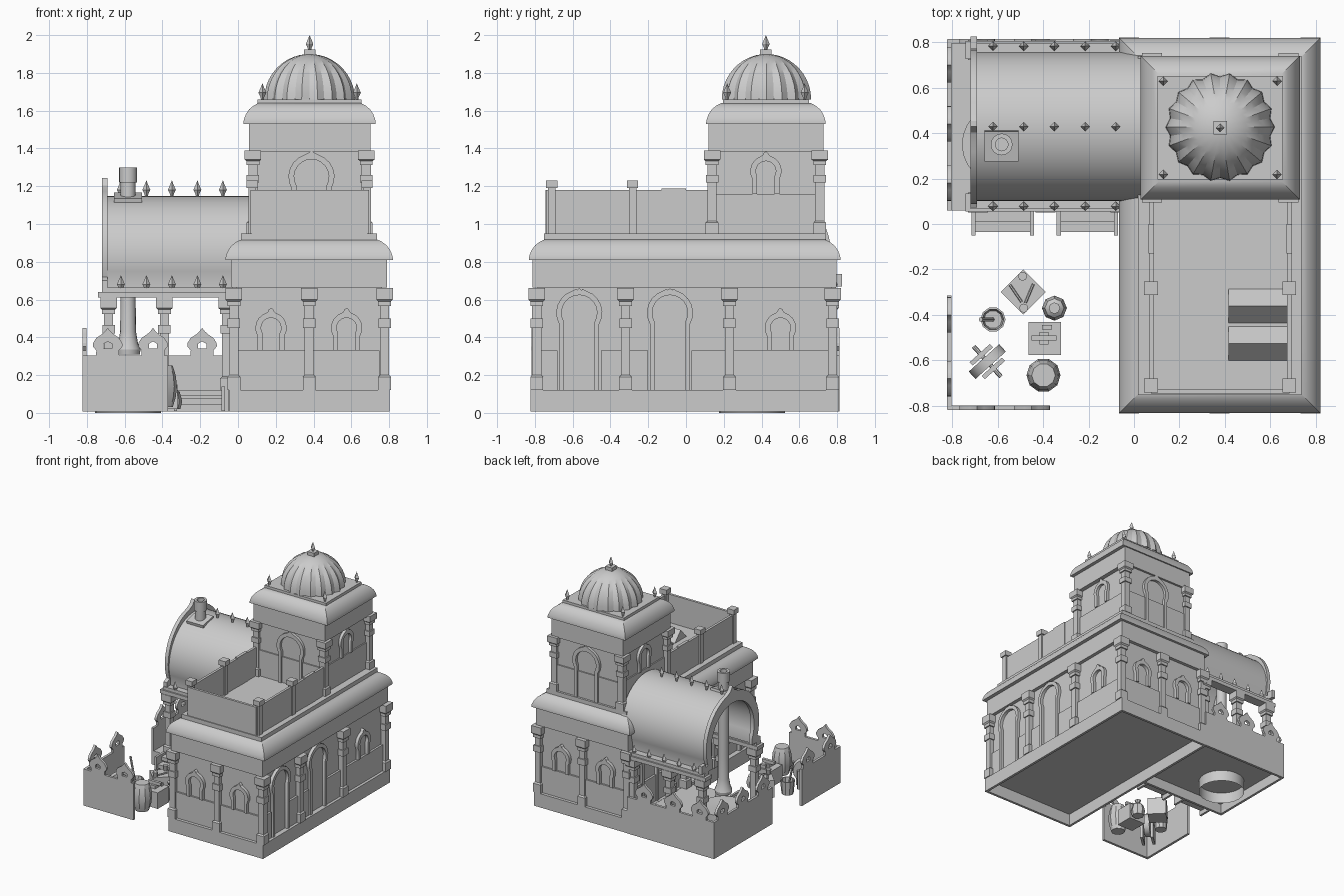
import bpy, bmesh
from math import sin, cos, pi, radians, acos

if "Cube" in bpy.data.objects:
    bpy.data.objects.remove(bpy.data.objects["Cube"])

def finish(name, bm, loc=(0, 0, 0), rot=(0, 0, 0)):
    bmesh.ops.remove_doubles(bm, verts=bm.verts, dist=1e-5)
    bmesh.ops.recalc_face_normals(bm, faces=bm.faces)
    me = bpy.data.meshes.new(name)
    bm.to_mesh(me)
    bm.free()
    ob = bpy.data.objects.new(name, me)
    ob.location, ob.rotation_euler = loc, rot
    bpy.context.collection.objects.link(ob)
    return ob

def loft(name, rings, caps=True, loc=(0, 0, 0), rot=(0, 0, 0)):
    bm = bmesh.new()
    rs = [[bm.verts.new(p) for p in r] for r in rings]
    n = len(rs[0])
    for a, b in zip(rs, rs[1:]):
        for i in range(n):
            bm.faces.new((a[i], a[(i + 1) % n], b[(i + 1) % n], b[i]))
    if caps:
        bm.faces.new(rs[0])
        bm.faces.new(rs[-1])
    return finish(name, bm, loc, rot)

def rects(name, cx, cy, prof):
    """Stacked rectangles: (half x, half y, z)."""
    return loft(name, [[(cx + a * hx, cy + b * hy, z) for a, b in ((-1, -1), (1, -1), (1, 1), (-1, 1))]
                       for hx, hy, z in prof])

def box(name, x0, x1, y0, y1, z0, z1):
    hx, hy = (x1 - x0) / 2, (y1 - y0) / 2
    return rects(name, x0 + hx, y0 + hy, [(hx, hy, z0), (hx, hy, z1)])

def lathe(name, prof, n, loc, rot=(0, 0, 0), flute=1.0, caps=True):
    """Turned profile of (radius, z); flute pulls in every second spoke."""
    return loft(name, [[(r * (flute if i % 2 else 1) * cos(2 * pi * i / n),
                         r * (flute if i % 2 else 1) * sin(2 * pi * i / n), z) for i in range(n)]
                       for r, z in [(max(r, 1e-4), z) for r, z in prof]], caps, loc, rot)

def plate(name, loops, depth, loc, turn=0):
    """Flat outline (along wall, height) with holes, given thickness."""
    cu = bpy.data.curves.new(name, 'CURVE')
    cu.dimensions, cu.fill_mode, cu.extrude = '2D', 'BOTH', depth / 2
    for pts in loops:
        sp = cu.splines.new('POLY')
        sp.points.add(len(pts) - 1)
        for p, (x, y) in zip(sp.points, pts):
            p.co = (x, y, 0, 1)
        sp.use_cyclic_u = True
    tmp = bpy.data.objects.new(name, cu)
    me = bpy.data.meshes.new_from_object(tmp)
    bpy.data.objects.remove(tmp)
    ob = bpy.data.objects.new(name, me)
    ob.location, ob.rotation_euler = loc, (pi / 2, 0, turn)
    bpy.context.collection.objects.link(ob)

def arch(R, leg, zc, z0, tip=None, n=14):
    """Horseshoe outline from right foot to left foot, optional ogee tip."""
    a0 = acos(leg / R)
    pts = [(leg, z0)]
    for i in range(n + 1):
        a = -a0 + (pi + 2 * a0) * i / n
        if tip and i == n // 2:
            pts += [(.016, zc + R * 1.04), (.012, tip - .01), (0, tip), (-.012, tip - .01), (-.016, zc + R * 1.04)]
        else:
            pts.append((R * cos(a), zc + R * sin(a)))
    return pts + [(-leg, z0)]

def frame(name, R, t, zc, z0, tip, x, y, turn=0, depth=.04):
    out = arch(R, R * .86, zc, z0, tip)
    inn = arch(R - t, R * .86 - t * .85, zc, z0)
    plate(name, [out + inn[::-1]], depth, (x, y, 0), turn)

def column(name, x, y, z0, h):
    s = h / .54
    p = [(.034, 0), (.034, .07), (.024, .08), (.024, .33), (.033, .33), (.033, .38), (.024, .38),
         (.024, .445), (.034, .445), (.034, .47), (.044, .48), (.044, .54)]
    rects(name, x, y, [(r, r, z0 + z * s) for r, z in p])

def finial(name, x, y, z, s=1):
    lathe(name, [(.008, 0), (.010, .012 * s), (.021 * s, .035 * s), (.008, .065 * s), (0, .085 * s)], 4, (x, y, z))

# main storey on a hollow plinth
CX, CY = .377, -.007
rects("plinth", CX, CY, [(.405, .797, .105), (.405, .797, .008), (.425, .817, .008), (.425, .817, .12)])
rects("main_walls", CX, CY, [(.385, .778, .11), (.385, .778, .68)])
rects("main_band", CX, CY, [(.413, .805, .665), (.413, .805, .81)])
curve = [(0, 0), (0, .01), (.004, .027), (.015, .053), (.033, .077), (.058, .096), (.088, .11)]
rects("main_cornice", CX, CY, [(.443 - d, .825 - d, .81 + z) for d, z in curve])
rects("roof_slab", CX, CY, [(.36, .745, .90), (.36, .745, .95)])
for x in (-.022, CX, .776):
    for y in (-.79, .776):
        column("main_column", x, y, .12, .54)
for x in (-.022, .776):
    for y in (-.32, .23):
        column("main_column", x, y, .12, .54)

# openings and dado panels
for x in (.175, .575):
    for y in (CY - .785, CY + .785):
        frame("window_frame", .083, .03, .45, .33, .557, x, y)
for x in (CX - .39, CX + .39):
    for y in (-.565, -.085):
        frame("door_frame", .122, .028, .53, .12, .66, x, y, pi / 2)
    for a, b in ((-.78, -.68), (-.45, -.20), (.03, .77)):
        box("side_dado", x - .012, x + .012, a, b, .12, .33)
frame("window_frame", .083, .03, .45, .33, .557, CX + .39, .5, pi / 2)
frame("wing_door_frame", .122, .028, .53, .12, .66, CX - .39, .5, pi / 2)
for y in (CY - .78, CY + .78):
    box("end_dado", 0, .75, y - .012, y + .012, .12, .33)

# tower
TX, TY = .379, .423
rects("tower_walls", TX, TY, [(.288, .288, .95), (.288, .288, 1.4)])
rects("tower_dado", TX, TY, [(.298, .298, .95), (.298, .298, 1.16)])
rects("tower_band", TX, TY, [(.322, .305, 1.385), (.322, .305, 1.535)])
rects("tower_cornice", TX, TY, [(.35 - d * .9, .316 - d * .9, 1.53 + z) for d, z in curve])
rects("tower_cap", TX, TY, [(.276, .228, 1.62), (.276, .228, 1.66)])
for sx in (-1, 1):
    for sy in (-1, 1):
        column("tower_column", TX + sx * .300, TY + sy * .285, .95, .44)
        finial("tower_finial", TX + sx * .25, TY + sy * .205, 1.66)
for sy in (-1, 1):
    frame("tower_door_frame", .122, .03, 1.25, .95, 1.39, TX + .01, TY + sy * .29)
for sx in (-1, 1):
    frame("tower_window_frame", .083, .03, 1.28, 1.16, 1.385, TX + sx * .29, TY, pi / 2)
lathe("dome", [(.24 * cos(a), .24 * sin(a)) for a in [radians(8.6 * i) for i in range(11)]],
      36, (TX, TY + .003, 1.66), flute=.93)
rects("dome_block", TX, TY, [(.03, .03, 1.885), (.03, .03, 1.925)])
finial("dome_finial", TX, TY, 1.92, .94)

# roof parapet, posts and peaked skylights
for x in (.075, .683):
    box("parapet_side", x - .01, x + .01, -.74, .13, .95, 1.18)
    box("parapet_lip", x - .012, x + .012, -.13, 0, .95, 1.187)
    for y in (-.71, -.283):
        rects("parapet_post", x, y, [(.02, .02, .95), (.02, .02, 1.19), (.03, .03, 1.19), (.03, .03, 1.23)])
box("parapet_front", .075, .683, -.745, -.725, .95, 1.18)
for y in (-.36, -.525):
    plate("skylight", [[(-.075, .95), (.075, .95), (0, 1.03)]], .26, (.545, y, 0), pi / 2)

# wing: hollow platform, low walls with ogee merlons
box("wing_floor", -.81, -.05, .06, .81, .09, .12)
box("wing_front_skirt", -.81, -.05, .06, .08, .008, .12)
half = [(.062, .295), (.06, .33), (.078, .352), (.077, .37), (.06, .397), (.03, .417), (.014, .432)]
outline = half + [(0, .45)] + [(-x, z) for x, z in half[::-1]]
hole = [(-.022, .342), (.022, .342), (.022, .366), (0, .378), (-.022, .366)]

def low_wall(name, a, b, marks, at, turn):
    if turn:
        box(name, at - .01, at + .01, a, b, .008, .305)
    else:
        box(name, a, b, at - .01, at + .01, .008, .305)
    for m in marks:
        plate(name + "_merlon", [outline, hole], .02, (at, m, 0) if turn else (m, at, 0), turn)

low_wall("wing_back_wall", -.82, -.04, (-.69, -.45, -.19), .803, 0)
low_wall("wing_left_wall", .06, .812, (.18, .44, .70), -.812, pi / 2)
low_wall("yard_front_fence", -.82, -.37, (-.69, -.45), -.808, 0)
low_wall("yard_left_fence", -.815, -.315, (-.68, -.40), -.812, pi / 2)

# barrel vault on columns
VY = .428
vo, vi = arch(.328, .31, .82, .655, n=32), arch(.31, .292, .82, .655, n=32)
plate("vault", [vo + vi[::-1]], .77, (-.325, VY, 0), pi / 2)
arc = [(.34 * cos(a), .84 + .35 * sin(a)) for a in [radians(-20 + 7 * i) for i in range(15)]]
side = [(.355, .665), (.355, .70)] + arc + [(.025, 1.205)]
go = side + [(0, 1.243)] + [(-x, z) for x, z in side[::-1]]
gi = arch(.275, .25, .83, .665, n=32)
plate("vault_gable", [go + gi[::-1]], .03, (-.705, VY, 0), pi / 2)
box("gable_foot", -.72, -.69, .77, .825, .67, .735)
for y in (.095, .765):
    box("vault_beam", -.74, -.03, y - .04, y + .04, .61, .64)
    box("vault_eave", -.72, -.03, y - .028, y + .028, .64, .665)
    for x in (-.685, -.39, -.06):
        column("wing_column", x, y, .12, .49)
for x in (-.62, -.485, -.35, -.215, -.08):
    for y, z in ((.078, .645), (.782, .645), (VY, 1.146)):
        finial("vault_finial", x, y, z)

# front steps of the wing
for a, b in ((-.715, -.44), (-.34, -.07)):
    for x in (a, b - .018):
        box("step_side", x, x + .018, -.05, .07, .01, .14)
    box("upper_step", a, b, .01, .07, .09, .12)
    box("lower_step", a, b, -.035, .03, .045, .075)

# hearth, hood and chimney
HX, HY = -.582, .35
lathe("hearth", [(.175, 0), (.175, .2), (.14, .2), (0, .19)], 24, (HX, HY, 0), caps=False)
lathe("hood", [(.062, .31), (.066, .335), (.052, .37), (.042, .43), (.04, .62), (.04, 1.12)], 16, (HX, HY, 0))
ob = box("chimney_base", -.075, .075, -.067, .067, -.018, .018)
ob.location, ob.rotation_euler = (HX, HY - .005, 1.133), (radians(13), 0, 0)
lathe("chimney", [(.04, 0), (.04, .12), (.048, .12), (.048, .2), (.028, .2), (.028, .1)], 16, (HX, HY, 1.1))

# yard goods
lathe("barrel", [(.052, .03), (.068, .08), (.075, .14), (.068, .2), (.052, .25), (0, .25)],
      10, (-.398, -.665, 0))
box("anvil_crate", -.465, -.32, -.575, -.43, .02, .15)
box("anvil_foot", -.415, -.375, -.53, -.475, .15, .175)
box("anvil_top", -.45, -.34, -.512, -.49, .175, .20)
box("mallet_head", -.405, -.36, -.465, -.445, .15, .175)
ob = box("tool_crate", -.07, .07, -.07, .07, .02, .16)
ob.location, ob.rotation_euler = (-.487, -.30, 0), (0, 0, pi / 4)
for x, y in ((-.49, -.23), (-.485, -.37)):
    lathe("cup", [(.018, 0), (.02, .04)], 8, (x, y, .16))
for x, a in ((-.52, .6), (-.46, -.4)):
    lathe("tool_rod", [(.006, -.045), (.006, .045)], 6, (x, -.305, .167), (pi / 2, 0, a))
lathe("sack", [(.045, .02), (.055, .06), (.042, .11), (.015, .13), (.025, .155)], 8, (-.35, -.37, 0))
lathe("bucket", [(.045, .02), (.055, .13), (.047, .13), (.04, .05)], 10, (-.62, -.42, 0))
lathe("bucket_pole", [(.009, 0), (.009, .26)], 6, (-.62, -.42, .04), (0, radians(-12), 0))
d = (pi / 2, 0, radians(42))
lathe("grindstone", [(.09, -.022), (.09, .022)], 16, (-.645, -.605, .15), d)
lathe("grindstone_axle", [(.01, -.09), (.01, .09)], 8, (-.645, -.605, .15), d)
for s in (-1, 1):
    ob = box("grindstone_stand", -.06, .06, s * .04 - .01, s * .04 + .01, .01, .16)
    ob.location, ob.rotation_euler = (-.645, -.605, 0), (0, 0, radians(42))

# smooth curved parts, keep edges sharp
bpy.ops.object.select_all(action='SELECT')
bpy.context.view_layer.objects.active = bpy.data.objects["dome"]
bpy.ops.object.shade_smooth_by_angle(angle=radians(28))
